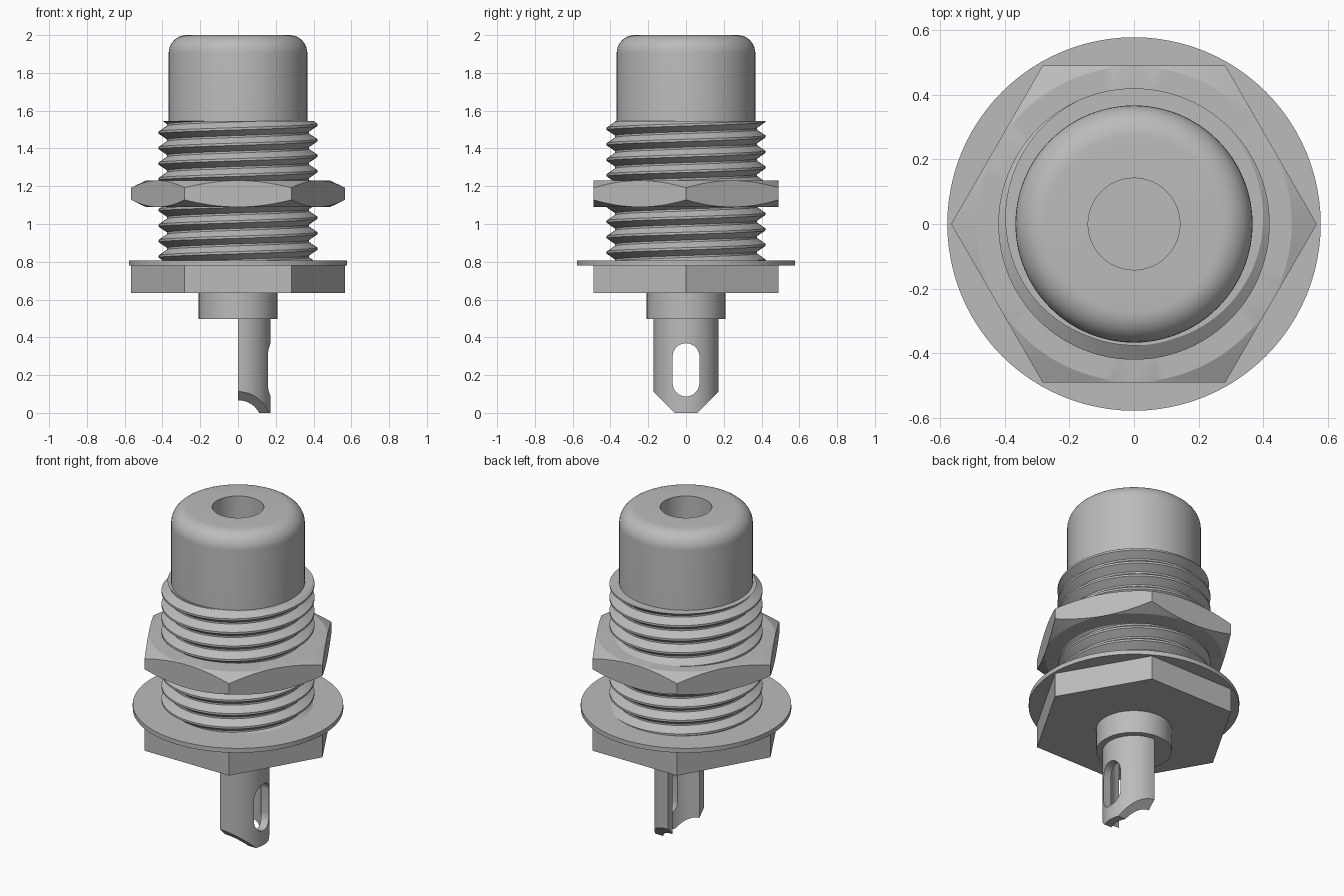
import bpy, bmesh
from math import sin, cos, pi, radians, hypot
from mathutils import Vector

cube = bpy.data.objects.get("Cube")
if cube:
    bpy.data.objects.remove(cube, do_unlink=True)

metal = bpy.data.materials.new("grey metal")
grey = (0.5, 0.5, 0.5, 1)
metal.diffuse_color = grey
metal.use_nodes = True
metal.node_tree.nodes["Principled BSDF"].inputs["Base Color"].default_value = grey


def finish(name, bm, angle=30):
    bmesh.ops.recalc_face_normals(bm, faces=bm.faces)
    mesh = bpy.data.meshes.new(name)
    bm.to_mesh(mesh)
    bm.free()
    mesh.materials.append(metal)
    obj = bpy.data.objects.new(name, mesh)
    bpy.context.collection.objects.link(obj)
    bpy.ops.object.select_all(action="DESELECT")
    obj.select_set(True)
    bpy.context.view_layer.objects.active = obj
    bpy.ops.object.shade_smooth_by_angle(angle=radians(angle))
    return obj


def loft(name, rings, closed=False, angle=30):
    """Skin rings of equal length; cap the ends or join last to first."""
    bm = bmesh.new()
    loops = [[bm.verts.new(p) for p in ring] for ring in rings]
    pairs = list(zip(loops, loops[1:]))
    if closed:
        pairs.append((loops[-1], loops[0]))
    else:
        bm.faces.new(loops[0])
        bm.faces.new(loops[-1])
    for a, b in pairs:
        for i in range(len(a)):
            j = (i + 1) % len(a)
            bm.faces.new((a[i], a[j], b[j], b[i]))
    return finish(name, bm, angle)


def circle(r, z, n=96):
    return [(r * cos(2 * pi * i / n), r * sin(2 * pi * i / n), z) for i in range(n)]


def lathe(name, profile):
    return loft(name, [circle(r, z) for r, z in profile])


# Hexagon with corners on the x axis, sampled at equal angles
HEX_R, SIDES = 0.566, 96


def hexagon(n=SIDES):
    pts = []
    for i in range(n):
        a = 2 * pi * i / n
        r = HEX_R * cos(pi / 6) / cos(a % (pi / 3) - pi / 6)
        pts.append((r * cos(a), r * sin(a)))
    return pts


# Barrel with rounded rim and deep socket
fillet = 0.095
rim = [(0.367 - fillet + fillet * cos(a), 2 - fillet + fillet * sin(a))
       for a in [pi / 2 * i / 10 for i in range(11)]]
lathe("barrel", [(0.367, 0.8)] + rim + [(0.142, 2), (0.142, 1.0)])

# Helical thread, each turn joined to the next, trimmed flat at both ends
PITCH, BOTTOM, TOP, STEPS = 0.082, 0.8, 1.545, 96
tooth = [(0.376, -0.036), (0.42, -0.006), (0.42, 0.006), (0.376, 0.036)]
bm = bmesh.new()
turns = 12
columns = []
for i in range(STEPS):
    a = 2 * pi * i / STEPS
    columns.append([bm.verts.new((r * cos(a), r * sin(a),
                                  0.705 + PITCH * (k + i / STEPS) + dz))
                    for k in range(turns) for r, dz in tooth])
for i in range(STEPS):
    here, nxt = columns[i], columns[(i + 1) % STEPS]
    shift = 4 if i == STEPS - 1 else 0
    for j in range(len(here) - 1 - shift):
        k = j + shift
        bm.faces.new((here[j], nxt[k], nxt[k + 1], here[j + 1]))
for z, up in ((BOTTOM, -1), (TOP, 1)):
    cut = bmesh.ops.bisect_plane(bm, geom=bm.verts[:] + bm.edges[:] + bm.faces[:],
                                 plane_co=(0, 0, z), plane_no=(0, 0, up), clear_outer=True)
    edges = [e for e in cut["geom_cut"] if isinstance(e, bmesh.types.BMEdge)]
    bmesh.ops.holes_fill(bm, edges=edges, sides=0)
finish("thread", bm, 25)

# Clamping nut: hexagon with conical chamfers top and bottom
def chamfered(z, up):
    return [(x, y, z - up * 0.5 * max(0, hypot(x, y) - 0.49)) for x, y in hexagon()]


loft("nut", [circle(0.38, 1.09), circle(0.488, 1.09), chamfered(1.09, -1),
             chamfered(1.23, 1), circle(0.488, 1.23), circle(0.38, 1.23)],
     closed=True, angle=20)

# Fixed hexagonal base, flange and rear collar
loft("hex_base", [[(x, y, z) for x, y in hexagon(6)] for z in (0.635, 0.785)])
lathe("flange", [(0.578, 0.78), (0.578, 0.807)])
lathe("rear_collar", [(0.208, 0.498), (0.208, 0.66)])

# Solder terminal: half tube with angled tip
outer, inner, n = 0.173, 0.127, 32
arc = [-pi / 2 + pi * i / n for i in range(n + 1)]
section = [(outer * cos(a), outer * sin(a)) for a in arc]
section += [(inner * cos(a), inner * sin(a)) for a in reversed(arc)]
terminal = loft("solder_terminal", [[(x, y, z) for x, y in section] for z in (0, 0.52)])
bm = bmesh.new()
bm.from_mesh(terminal.data)
for side in (-1, 1):
    cut = bmesh.ops.bisect_plane(bm, geom=bm.verts[:] + bm.edges[:] + bm.faces[:],
                                 plane_co=(0, side * 0.06, 0), plane_no=Vector((0, side, -1)),
                                 clear_outer=True)
    edges = [e for e in cut["geom_cut"] if isinstance(e, bmesh.types.BMEdge)]
    bmesh.ops.holes_fill(bm, edges=edges, sides=0)
bmesh.ops.recalc_face_normals(bm, faces=bm.faces)
bm.to_mesh(terminal.data)
bm.free()

# Rounded slot through the terminal
slot_r, low, high = 0.071, 0.158, 0.298
outline = [(slot_r * cos(a), (high if i <= 16 else low) + slot_r * sin(a))
           for i, a in [(i, pi * (i if i <= 16 else i - 1) / 16) for i in range(34)]]
cutter = loft("slot_cutter", [[(x, y, z) for y, z in outline] for x in (0.05, 0.3)])
cutter.hide_render = True
slot = terminal.modifiers.new("slot", "BOOLEAN")
slot.operation = "DIFFERENCE"
slot.solver = "EXACT"
slot.object = cutter
bpy.context.view_layer.objects.active = terminal
bpy.ops.object.modifier_apply(modifier=slot.name)
bpy.data.objects.remove(cutter, do_unlink=True)
bpy.ops.object.select_all(action="DESELECT")
terminal.select_set(True)
bpy.ops.object.shade_smooth_by_angle(angle=radians(30))
